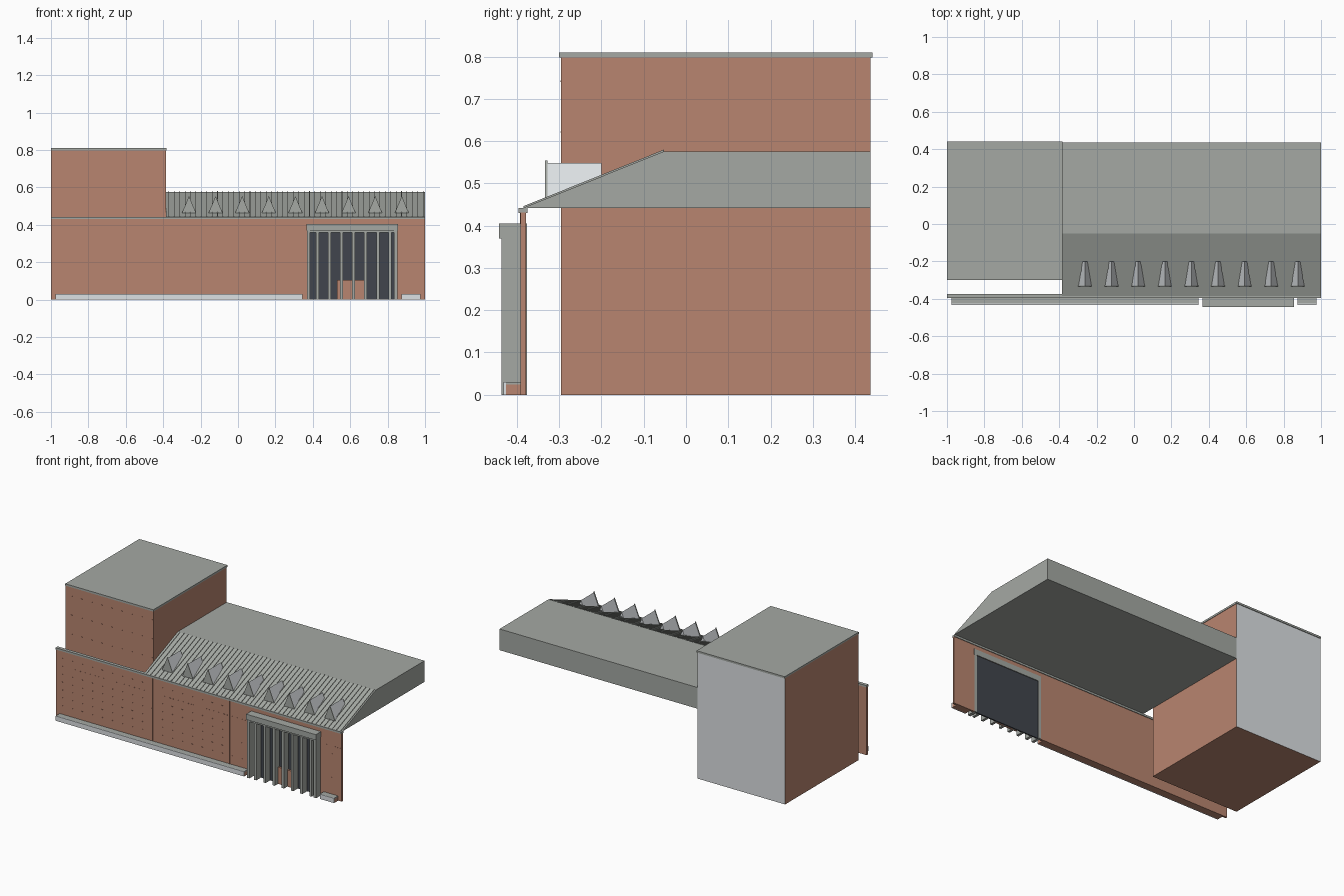
import bpy
import math

cube = bpy.data.objects.get("Cube")
if cube:
    bpy.data.objects.remove(cube)


def material(name, r, g, b):
    m = bpy.data.materials.new(name)
    m.use_nodes = True
    m.diffuse_color = (r, g, b, 1)
    m.node_tree.nodes["Principled BSDF"].inputs["Base Color"].default_value = (r, g, b, 1)
    return m


BRICK = material("brick", 0.485, 0.235, 0.16)
GREY = material("grey metal", 0.374, 0.396, 0.368)
PALE = material("pale panel", 0.72, 0.75, 0.77)
GLASS = material("dark glass", 0.052, 0.06, 0.074)


def mesh_object(name, verts, faces, mat):
    me = bpy.data.meshes.new(name)
    me.from_pydata(verts, [], faces)
    me.materials.append(mat)
    ob = bpy.data.objects.new(name, me)
    bpy.context.collection.objects.link(ob)
    return ob


def boxes(name, spans, mat):
    """One object made of axis-aligned boxes given as x, y and z ranges."""
    verts, faces = [], []
    for xs, ys, zs in spans:
        n = len(verts)
        verts += [(x, y, z) for x in xs for y in ys for z in zs]
        quads = ((0, 1, 3, 2), (4, 6, 7, 5), (0, 4, 5, 1),
                 (2, 3, 7, 6), (0, 2, 6, 4), (1, 5, 7, 3))
        faces += [tuple(n + i for i in q) for q in quads]
    return mesh_object(name, verts, faces, mat)


def prism(name, profile, axis, start, end, mat):
    """Extrude a 2D profile along x (y,z points) or y (x,z points)."""
    def place(p, t):
        return (t, p[0], p[1]) if axis == "x" else (p[0], t, p[1])
    n = len(profile)
    verts = [place(p, t) for t in (start, end) for p in profile]
    faces = [tuple(reversed(range(n))), tuple(range(n, 2 * n))]
    faces += [(i, (i + 1) % n, n + (i + 1) % n, n + i) for i in range(n)]
    if axis == "y":
        faces = [tuple(reversed(f)) for f in faces]
    return mesh_object(name, verts, faces, mat)


# Tower with a pale rear wall and flat cap
tower = boxes("tower", [((-1, -0.386), (-0.296, 0.437), (0, 0.799))], BRICK)
tower.data.materials.append(PALE)
for face in tower.data.polygons:
    if face.normal.y > 0.5:
        face.material_index = 1
boxes("tower_cap", [((-1, -0.383), (-0.3, 0.441), (0.798, 0.81))], GREY)

# Long front wall either side of and above the entrance
WALL_Y = (-0.391, -0.379)
DOOR = (0.38, 0.84)
boxes("front_wall", [((-1, DOOR[0]), WALL_Y, (0, 0.431)),
                     ((DOOR[1], 1), WALL_Y, (0, 0.431)),
                     (DOOR, WALL_Y, (0.37, 0.431))], BRICK)
boxes("wall_coping", [((-1, 1), (-0.396, -0.375), (0.43, 0.442))], GREY)
boxes("wall_joints", [((x - 0.002, x + 0.002), (-0.393, -0.39), (0.03, 0.43))
                      for x in (-0.325, 0.215)], BRICK)


# Small raised brick ends in rows
def clear_of_door(x):
    return x < 0.35 or x > 0.87


marks = []
for row in range(7):
    z = 0.08 + row * 0.05
    step = 0.018 if row == 5 else 0.07
    for i in range(int(1.97 / step)):
        x = -0.96 + i * step
        if clear_of_door(x) and x < 0.99:
            marks.append(((x, x + 0.007), (-0.392, -0.39), (z + 0.003, z + 0.006)))
boxes("wall_brick_ends", marks, BRICK)
boxes("tower_brick_ends",
      [((x, x + 0.007), (-0.297, -0.295), (z, z + 0.003))
       for z in (0.5, 0.62, 0.74)
       for x in [-0.96 + i * 0.07 for i in range(9)]], BRICK)

# Low roof: front slope, flat top and fascia
EAVE_Y, EAVE_Z, RIDGE_Y, RIDGE_Z = -0.385, 0.442, -0.052, 0.576
prism("low_roof", [(EAVE_Y, EAVE_Z), (0.437, EAVE_Z), (0.437, RIDGE_Z), (RIDGE_Y, RIDGE_Z)],
      "x", -0.385, 1, GREY)

# Standing seams on the slope
SEAMS = 48
for i in range(SEAMS):
    x = -0.37 + i * 1.36 / (SEAMS - 1)
    prism("roof_seam", [(EAVE_Y, EAVE_Z), (RIDGE_Y, RIDGE_Z),
                        (RIDGE_Y, RIDGE_Z + 0.004), (EAVE_Y, EAVE_Z + 0.004)],
          "x", x - 0.0015, x + 0.0015, GREY)

# Triangular dormers with a thin front panel
for i in range(9):
    x = -0.262 + i * 0.1422
    prism("dormer", [(x - 0.034, 0.465), (x + 0.034, 0.465), (x, 0.548)],
          "y", -0.328, -0.2, PALE)
    prism("dormer_front", [(x - 0.037, 0.464), (x + 0.037, 0.464), (x, 0.554)],
          "y", -0.333, -0.328, GREY)

# Entrance: glazing, jambs, canopy and vertical fins
boxes("entrance_glass", [(DOOR, (-0.389, -0.381), (0, 0.372))], GLASS)
boxes("entrance_jambs", [((0.368, 0.385), (-0.436, -0.376), (0, 0.37)),
                         ((0.834, 0.853), (-0.436, -0.376), (0, 0.37))], GREY)
boxes("entrance_canopy", [((0.367, 0.855), (-0.443, -0.376), (0.37, 0.405)),
                          ((0.383, 0.836), (-0.434, -0.388), (0.358, 0.371))], GREY)
boxes("entrance_fins", [((x - 0.008, x + 0.008), (-0.435, -0.389), (0, 0.36))
                        for x in [0.425 + k * 0.0645 for k in range(7)]], GREY)
boxes("entrance_brick_base", [((0.528, 0.69), (-0.402, -0.388), (0, 0.105))], BRICK)

# Low planters along the base: brick core, grey top, pale front
for x0, x1 in ((-0.975, 0.345), (0.875, 0.975)):
    boxes("planter_core", [((x0, x1), (-0.426, -0.39), (0, 0.024))], BRICK)
    boxes("planter_top", [((x0, x1), (-0.426, -0.39), (0.024, 0.03))], GREY)
    boxes("planter_front", [((x0, x1), (-0.432, -0.426), (0, 0.03))], PALE)
